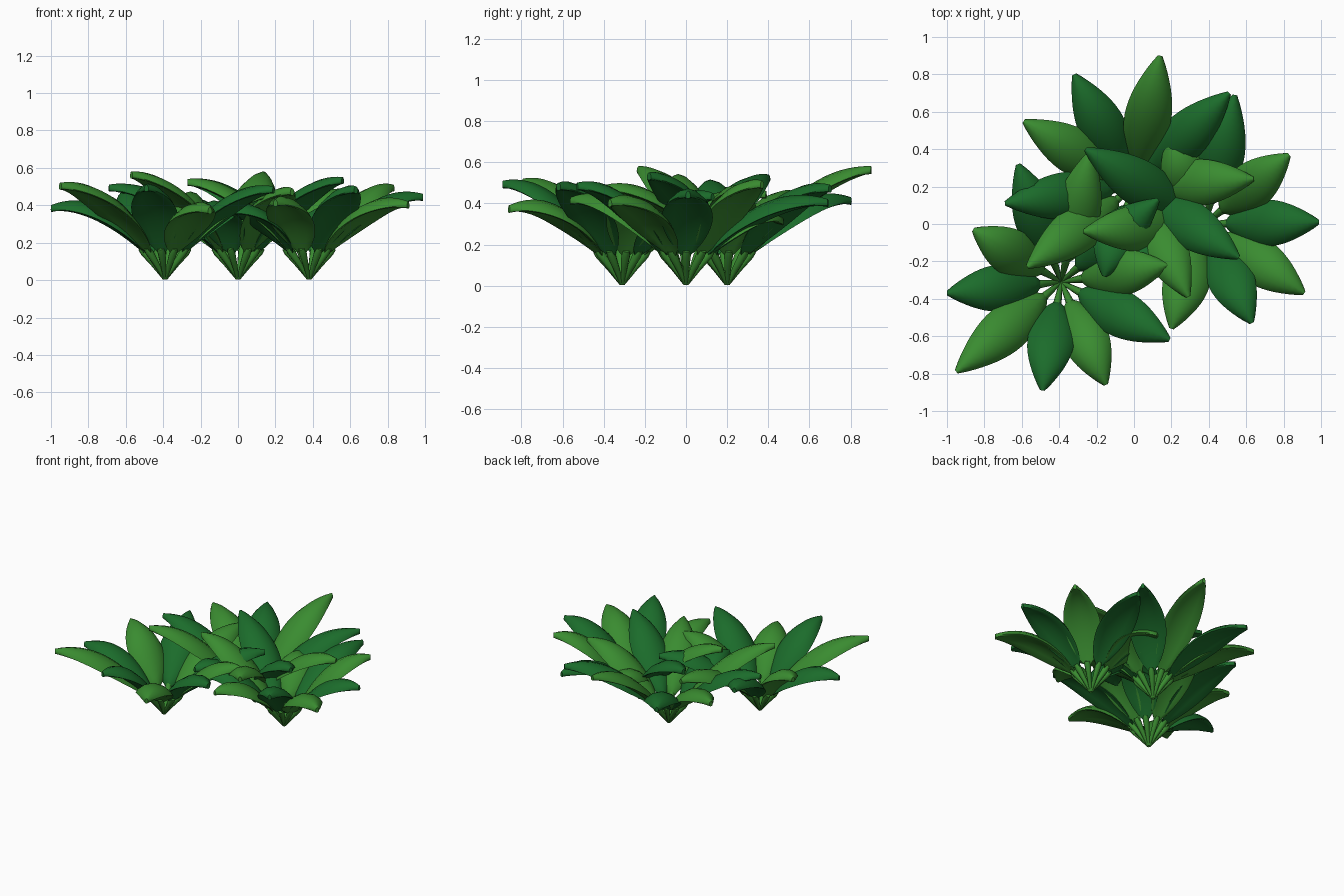
import bpy, bmesh, math
from mathutils import Vector

cube = bpy.data.objects.get("Cube")
if cube:
    bpy.data.objects.remove(cube, do_unlink=True)


def make_material(name, colour):
    mat = bpy.data.materials.new(name)
    mat.use_nodes = True
    mat.diffuse_color = colour
    mat.node_tree.nodes["Principled BSDF"].inputs["Base Color"].default_value = colour
    return mat


LIGHT = make_material("light leaf green", (0.042, 0.262, 0.03, 1))
DARK = make_material("dark leaf green", (0.011, 0.15, 0.024, 1))


def finish(name, bm, mat):
    bmesh.ops.recalc_face_normals(bm, faces=bm.faces)
    mesh = bpy.data.meshes.new(name)
    bm.to_mesh(mesh)
    bm.free()
    mesh.materials.append(mat)
    ob = bpy.data.objects.new(name, mesh)
    bpy.context.collection.objects.link(ob)
    bpy.ops.object.select_all(action='DESELECT')
    ob.select_set(True)
    bpy.context.view_layer.objects.active = ob
    bpy.ops.object.shade_smooth_by_angle(angle=math.radians(50))


def loft(bm, rings):
    """Skin a list of point rings and cap both ends."""
    loops = [[bm.verts.new(p) for p in ring] for ring in rings]
    n = len(loops[0])
    for a, b in zip(loops, loops[1:]):
        for i in range(n):
            j = (i + 1) % n
            bm.faces.new((a[i], a[j], b[j], b[i]))
    bm.faces.new(loops[0][::-1])
    bm.faces.new(loops[-1])


def leaf(name, base, tip, mat):
    """Arched blade from the stem top out to its tip."""
    out = Vector((tip[0] - base[0], tip[1] - base[1], 0))
    reach = out.length
    out.normalize()
    side = Vector((-out.y, out.x, 0))
    start, low, rows, n = 0.105, 0.15, 16, 12
    rings = []
    for k in range(rows + 1):
        t = k / rows
        # Spine climbs fast, then levels off
        r = start + (reach - start) * t
        z = low + (tip[2] - 0.02 - low) * t + 0.34 * t * (1 - t)
        swell = max(math.sin(math.pi * t ** 0.85), 0)
        half = 0.012 + 0.113 * swell ** 0.9
        thick = 0.019 + 0.010 * swell
        centre = Vector((base[0], base[1], z)) + out * r
        ring = []
        for i in range(n):
            a = math.tau * i / n
            c = math.cos(a)
            droop = 0.42 * half * (c * c - 0.4)
            ring.append(centre + side * half * c
                        + Vector((0, 0, thick * math.sin(a) - droop)))
        rings.append(ring)
    bm = bmesh.new()
    loft(bm, rings)
    finish(name, bm, mat)


def stem(name, base, tip, mat):
    """Thickening stalk from the root towards its leaf."""
    out = Vector((tip[0] - base[0], tip[1] - base[1], 0)).normalized()
    side = Vector((-out.y, out.x, 0))
    up = Vector((out.x * 0.12, out.y * 0.12, 0.16)).normalized().cross(side)
    rings = []
    for r, z, rad in ((0.004, 0.008, 0.009), (0.06, 0.085, 0.016),
                      (0.112, 0.15, 0.022), (0.128, 0.172, 0.018)):
        c = Vector((base[0], base[1], z)) + out * r
        rings.append([c + (side * math.cos(a) + up * math.sin(a)) * rad
                      for a in (math.tau * i / 8 for i in range(8))])
    bm = bmesh.new()
    loft(bm, rings)
    finish(name, bm, mat)


# Each plant: root position, light leaf tips, dark leaf tips
plants = {
    "front_right_plant": ((-0.39, -0.31),
        [(-0.95, -0.79, 0.52), (-0.15, -0.86, 0.39), (0.18, -0.22, 0.47),
         (-0.86, -0.03, 0.48), (-0.23, 0.39, 0.46)],
        [(-1.0, -0.37, 0.40), (-0.49, -0.89, 0.51), (0.19, -0.62, 0.50),
         (-0.62, 0.32, 0.47), (0.13, 0.13, 0.45)]),
    "back_plant": ((0.0, 0.2),
        [(0.14, 0.90, 0.58), (-0.59, 0.55, 0.45), (-0.57, -0.23, 0.58),
         (0.64, 0.24, 0.48), (0.29, -0.39, 0.49)],
        [(-0.32, 0.80, 0.43), (0.51, 0.70, 0.49), (-0.69, 0.11, 0.51),
         (-0.16, -0.28, 0.40), (0.56, -0.18, 0.55)]),
    "left_plant": ((0.38, 0.0),
        [(0.83, 0.37, 0.51), (0.91, -0.37, 0.42), (0.20, -0.56, 0.43),
         (-0.27, -0.04, 0.54), (0.19, 0.47, 0.33)],
        [(0.99, 0.01, 0.46), (0.63, -0.53, 0.50), (0.54, 0.69, 0.42),
         (-0.26, 0.40, 0.54), (-0.08, -0.28, 0.38)]),
}
for plant, (root, light_tips, dark_tips) in plants.items():
    for label, tips, mat in (("light", light_tips, LIGHT), ("dark", dark_tips, DARK)):
        for k, tip in enumerate(tips, 1):
            leaf(f"{plant}_{label}_leaf_{k}", root, tip, mat)
            stem(f"{plant}_{label}_stem_{k}", root, tip, LIGHT)
